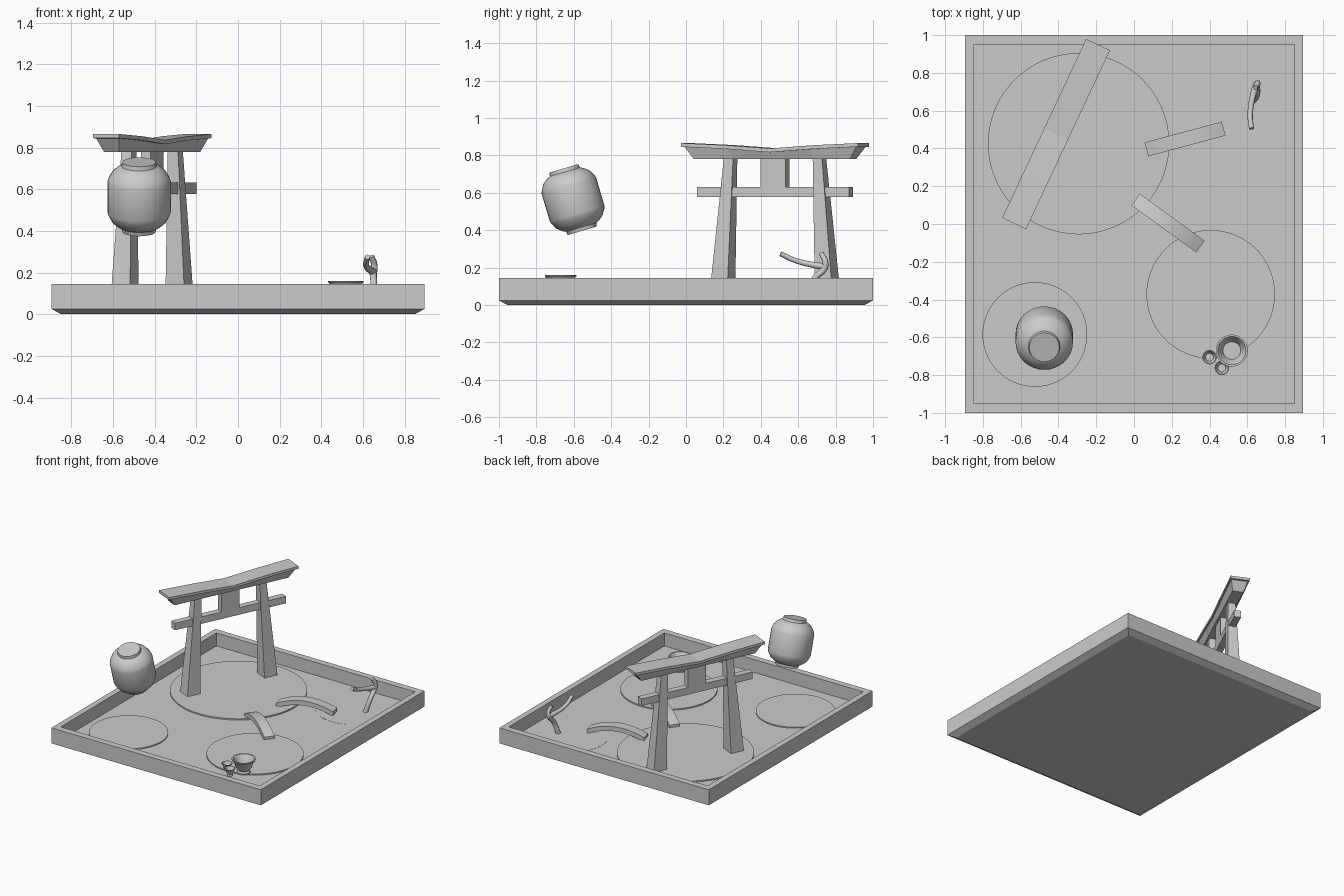
import bpy, bmesh, math
from mathutils import Vector, Matrix

if "Cube" in bpy.data.objects:
    bpy.data.objects.remove(bpy.data.objects["Cube"])

grey = bpy.data.materials.new("plain_grey")
grey.diffuse_color = (0.6, 0.6, 0.6, 1)
grey.use_nodes = True
grey.node_tree.nodes["Principled BSDF"].inputs["Base Color"].default_value = grey.diffuse_color
FLOOR = 0.045


def finish(name, bm, matrix=None, smooth=None):
    bmesh.ops.recalc_face_normals(bm, faces=bm.faces)
    me = bpy.data.meshes.new(name)
    bm.to_mesh(me)
    bm.free()
    me.materials.append(grey)
    ob = bpy.data.objects.new(name, me)
    bpy.context.collection.objects.link(ob)
    if matrix:
        ob.matrix_world = matrix
    if smooth:
        bpy.ops.object.select_all(action='DESELECT')
        ob.select_set(True)
        bpy.context.view_layer.objects.active = ob
        bpy.ops.object.shade_smooth_by_angle(angle=math.radians(smooth))
    return ob


def loft(name, rings, matrix=None, smooth=None):
    """Skin matching closed rings of points and cap both ends."""
    bm = bmesh.new()
    loops = [[bm.verts.new(p) for p in ring] for ring in rings]
    n = len(loops[0])
    for a, b in zip(loops, loops[1:]):
        for i in range(n):
            j = (i + 1) % n
            bm.faces.new((a[i], a[j], b[j], b[i]))
    bm.faces.new(loops[0])
    bm.faces.new(loops[-1])
    return finish(name, bm, matrix, smooth)


def rect(hx, hy, z, cx=0, cy=0):
    return [(cx - hx, cy - hy, z), (cx + hx, cy - hy, z),
            (cx + hx, cy + hy, z), (cx - hx, cy + hy, z)]


def lathe(name, profile, matrix, sides=32, smooth=30):
    rings = [[(r * math.cos(2 * math.pi * k / sides), r * math.sin(2 * math.pi * k / sides), z)
              for k in range(sides)] for r, z in profile]
    return loft(name, rings, matrix, smooth)


def tube(name, points, radii):
    cu = bpy.data.curves.new(name, 'CURVE')
    cu.dimensions = '3D'
    cu.bevel_depth = 1
    cu.bevel_resolution = 2
    cu.use_fill_caps = True
    cu.resolution_u = 5
    sp = cu.splines.new('BEZIER')
    sp.bezier_points.add(len(points) - 1)
    for bp, p, r in zip(sp.bezier_points, points, radii):
        bp.co, bp.radius = p, r
        bp.handle_left_type = bp.handle_right_type = 'AUTO'
    cu.materials.append(grey)
    ob = bpy.data.objects.new(name, cu)
    bpy.context.collection.objects.link(ob)


# Tray: chamfered underside, rim and sunken floor
loft("tray", [rect(0.85, 0.955, 0), rect(0.895, 1, 0.025), rect(0.895, 1, 0.145),
              rect(0.85, 0.95, 0.145), rect(0.85, 0.95, FLOOR)])

# Low round mounds on the tray floor
for i, (x, y, r, top) in enumerate([(-0.293, 0.425, 0.48, 0.055), (-0.525, -0.585, 0.277, 0.053),
                                    (0.406, -0.372, 0.34, 0.055), (0.533, 0.653, 0.27, 0.046)]):
    lathe(f"mound_{i + 1}", [(r, FLOOR - 0.02), (r, top)],
          Matrix.Translation((x, y, 0)), 64)

# Gate: local y runs along the beams
gate = Matrix.Translation((-0.4125, 0.476, 0)) @ Matrix.Rotation(math.radians(-25.1), 4, 'Z')
for side, label in ((-1, "front"), (1, "back")):
    loft(f"gate_leg_{label}", [rect(0.052, 0.052, FLOOR, 0, side * 0.312),
                               rect(0.027, 0.027, 0.79, 0, side * 0.262)], gate)
loft("gate_tie_beam", [rect(0.025, 0.448, 0.578), rect(0.025, 0.448, 0.632)], gate)
loft("gate_centre_block", [rect(0.025, 0.073, 0.62), rect(0.025, 0.073, 0.79)], gate)

# Gate roof: sagging slab above a tapered beam
sag = [(-1, 0.866), (-0.5, 0.855), (0, 0.837), (0.5, 0.855), (1, 0.866)]
loft("gate_roof", [[(-0.07, s * 0.523, z - 0.02), (0.07, s * 0.523, z - 0.02),
                    (0.07, s * 0.523, z), (-0.07, s * 0.523, z)] for s, z in sag], gate)
loft("gate_roof_beam", [[(-0.04, s * 0.46, 0.78), (0.04, s * 0.46, 0.78),
                         (0.062, s * 0.51, z - 0.015), (-0.062, s * 0.51, z - 0.015)]
                        for s, z in sag], gate)

# Floating lantern, leaning forward
half = [(0.152, 0.078), (0.146, 0.095), (0.128, 0.125), (0.1, 0.147), (0.084, 0.154), (0.08, 0.174)]
profile = [(r, -z) for r, z in reversed(half)] + half
lathe("lantern", profile, Matrix.Translation((-0.475, -0.604, 0.564))
      @ Matrix.Rotation(math.radians(16.4), 4, 'X'), 32, 35)

# Arched foot bridges
for label, x, y, angle in (("back", 0.27, 0.45, 15), ("front", 0.18, 0.005, -36)):
    rings = []
    for k in range(13):
        t = k / 6 - 1
        z = 0.125 - 0.05 * t * t
        w = 0.038
        rings.append([(t * 0.212, -w, z - 0.035), (t * 0.212, w, z - 0.035),
                      (t * 0.212, w, z), (t * 0.212, -w, z)])
    loft(f"bridge_{label}", rings, Matrix.Translation((x, y, 0))
         @ Matrix.Rotation(math.radians(angle), 4, 'Z'), 30)

# Footed bowl and two small cups
for name, x, y, r, h in (("bowl", 0.518, -0.67, 0.085, 0.108), ("cup_left", 0.4, -0.705, 0.038, 0.055),
                         ("cup_right", 0.465, -0.762, 0.038, 0.055)):
    shape = [(0.55, 0), (0.55, 0.1), (0.45, 0.2), (0.68, 0.42), (0.78, 0.75), (1, 0.95),
             (1, 1), (0.88, 1), (0.68, 0.75), (0.55, 0.48)]
    lathe(name, [(a * r, b * h) for a, b in shape], Matrix.Translation((x, y, 0.052)), 28)

# Bent twig with one long side limb
tube("twig_stem", [(0.63, 0.655, 0.04), (0.652, 0.69, 0.145), (0.65, 0.74, 0.195),
                   (0.655, 0.745, 0.23), (0.642, 0.722, 0.278)], [0.018, 0.017, 0.018, 0.016, 0.014])
tube("twig_limb", [(0.65, 0.745, 0.205), (0.63, 0.68, 0.215), (0.615, 0.58, 0.24),
                   (0.622, 0.505, 0.275)], [0.018, 0.016, 0.014, 0.013])
